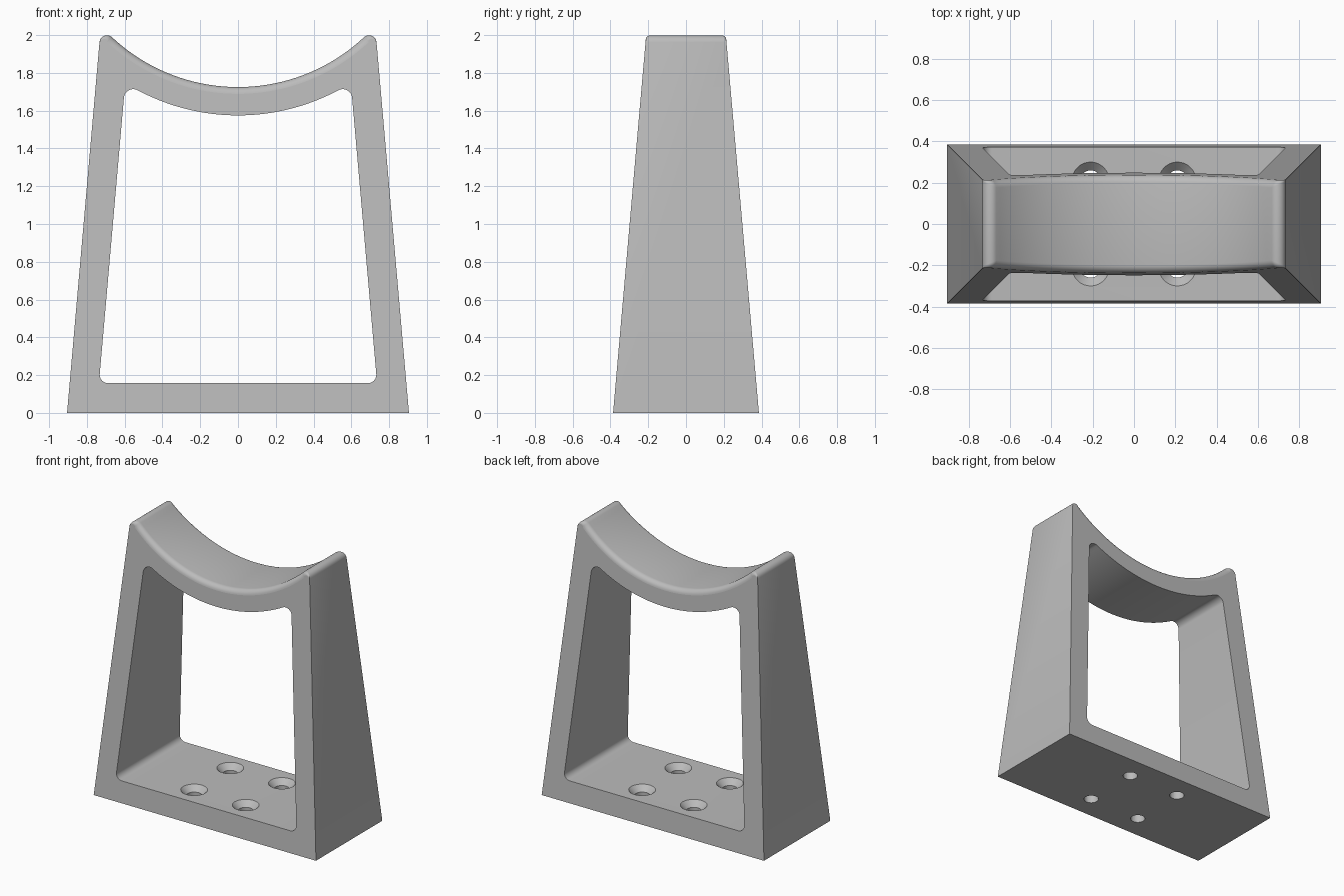
import bpy, bmesh, math
from mathutils import Vector, Matrix

cube = bpy.data.objects.get("Cube")
if cube:
    bpy.data.objects.remove(cube, do_unlink=True)

TAPER = 0.0875                    # every wall leans in by this slope
SLANT = math.hypot(1, TAPER)
HALF_DEPTH = 0.386
SADDLE = Vector((0, 2.7))         # centre of both saddle arcs, in x and z
RIM = 0.036                       # rounding along the saddle edges
BASE_TOP = 0.157

grey = bpy.data.materials.new("light grey")
grey.use_nodes = True
colour = (0.5, 0.5, 0.5, 1)
grey.diffuse_color = colour
grey.node_tree.nodes["Principled BSDF"].inputs["Base Color"].default_value = colour


def polar(angle):
    return Vector((math.cos(angle), math.sin(angle)))


def sweep(a, b, steps):
    return [a + (b - a) * i / steps for i in range(steps + 1)]


def outline(side, bottom, radius, top_r, bottom_r, rim):
    """Closed tapered outline with a sagging top: (point, inward direction, rim)."""
    lean = math.atan(TAPER)
    half = []
    # lower corner
    if bottom_r:
        z = bottom + bottom_r
        c = Vector((side - TAPER * z - bottom_r * SLANT, z))
        for a in sweep(-math.pi / 2, lean, 8):
            half.append((c + polar(a) * bottom_r, -polar(a), 0))
    else:
        half.append((Vector((side, bottom)), Vector((-1, 0)), 0))
    # upper corner, tangent to the side wall and the saddle arc
    z = 1.9
    for _ in range(60):
        x = side - TAPER * z - top_r * SLANT
        z = SADDLE.y - math.sqrt((radius + top_r) ** 2 - x * x)
    c = Vector((x, z))
    to_arc = SADDLE - c
    for i, a in enumerate(sweep(lean, math.atan2(to_arc.y, to_arc.x), 12)):
        half.append((c + polar(a) * top_r, -polar(a), rim * i / 12))
    # saddle arc down to the middle
    start = math.atan2(-to_arc.y, -to_arc.x)
    for a in sweep(start, -math.pi / 2, 28)[1:]:
        half.append((SADDLE + polar(a) * radius, polar(a), rim))
    flip = lambda v: Vector((-v.x, v.y))
    return half + [(flip(p), flip(d), w) for p, d, w in reversed(half[:-1])]


def add_wall(bm, loop, steps):
    """Skin a loop from front to back, with rounded edges where it has a rim."""
    columns = []
    for p, d, w in loop:
        front = []
        for a in sweep(0, math.pi / 2, steps):
            q = p + d * w * (1 - math.sin(a))
            y = HALF_DEPTH - TAPER * q.y - w * (1 - math.cos(a))
            front.append((q.x, -y, q.y))
        back = [(x, -y, z) for x, y, z in reversed(front)]
        columns.append([bm.verts.new(v) for v in front + back])
    for i, col in enumerate(columns):
        nxt = columns[(i + 1) % len(columns)]
        for k in range(len(col) - 1):
            bm.faces.new((col[k], nxt[k], nxt[k + 1], col[k + 1]))


# frame: outer skin, window skin, then the front and back faces between them
bm = bmesh.new()
add_wall(bm, outline(0.905, 0, 0.975, 0.04, 0, RIM), 6)
add_wall(bm, outline(0.75, BASE_TOP, 1.125, 0.05, 0.045, 0), 1)
bmesh.ops.remove_doubles(bm, verts=bm.verts, dist=1e-5)
for sign in (-1, 1):
    rim_edges = [e for e in bm.edges
                 if e.is_boundary and all(v.co.y * sign > 0 for v in e.verts)]
    bmesh.ops.triangle_fill(bm, edges=rim_edges, use_beauty=True,
                            normal=(0, sign, TAPER))
bmesh.ops.recalc_face_normals(bm, faces=bm.faces)
mesh = bpy.data.meshes.new("saddle_frame")
bm.to_mesh(mesh)
bm.free()
mesh.materials.append(grey)
frame = bpy.data.objects.new("saddle_frame", mesh)
bpy.context.collection.objects.link(frame)

# countersunk screw holes: turned cutter profile repeated four times
bm = bmesh.new()
profile = [(0.05, -0.1), (0.05, BASE_TOP - 0.04), (0.09, BASE_TOP), (0.09, BASE_TOP + 0.1)]
SIDES = 32
for x in (-0.21, 0.21):
    for y in (-0.21, 0.21):
        rings = [[bm.verts.new((x + r * math.cos(t), y + r * math.sin(t), z))
                  for t in sweep(0, math.tau, SIDES)[:-1]] for r, z in profile]
        for low, high in zip(rings, rings[1:]):
            for i in range(SIDES):
                j = (i + 1) % SIDES
                bm.faces.new((low[i], low[j], high[j], high[i]))
        bm.faces.new(rings[0][::-1])
        bm.faces.new(rings[-1])
bmesh.ops.recalc_face_normals(bm, faces=bm.faces)
cut_mesh = bpy.data.meshes.new("screw_hole_cutter")
bm.to_mesh(cut_mesh)
bm.free()
cut_mesh.materials.append(grey)
cutter = bpy.data.objects.new("screw_hole_cutter", cut_mesh)
cutter.hide_render = True
bpy.context.collection.objects.link(cutter)

cut = frame.modifiers.new("screw_holes", 'BOOLEAN')
cut.operation = 'DIFFERENCE'
cut.solver = 'EXACT'
cut.object = cutter
for o in bpy.context.selected_objects:
    o.select_set(False)
frame.select_set(True)
bpy.context.view_layer.objects.active = frame
bpy.ops.object.modifier_apply(modifier=cut.name)
bpy.data.objects.remove(cutter, do_unlink=True)

# smooth curves, flat front and back
bpy.ops.object.shade_smooth_by_angle(angle=math.radians(30))
for poly in frame.data.polygons:
    if abs(poly.normal.y) > 0.995:
        poly.use_smooth = False
